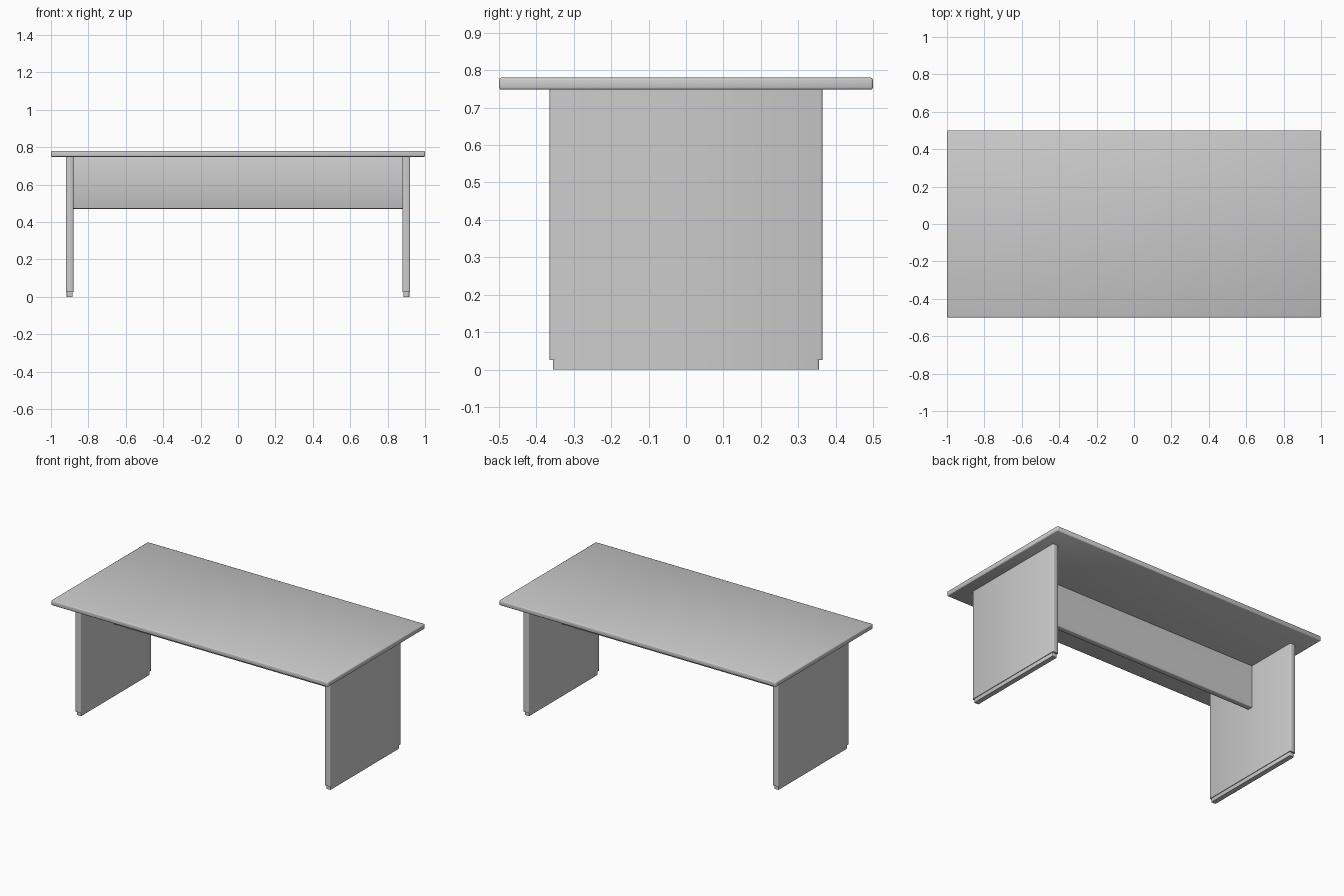
import bpy
import bmesh

cube = bpy.data.objects.get("Cube")
if cube:
    bpy.data.objects.remove(cube, do_unlink=True)

grey = bpy.data.materials.new("light grey")
grey.use_nodes = True
colour = (0.6, 0.6, 0.6, 1)
grey.diffuse_color = colour
grey.node_tree.nodes["Principled BSDF"].inputs["Base Color"].default_value = colour


def board(name, centre, size, bevel, picks):
    """Box whose picked edges are rounded, with soft shading over the rounding."""
    bm = bmesh.new()
    bmesh.ops.create_cube(bm, size=1)
    for v in bm.verts:
        v.co = [c + p * s for c, p, s in zip(centre, v.co, size)]
    edges = [e for e in bm.edges if picks(e)]
    bmesh.ops.bevel(bm, geom=edges, offset=bevel, segments=2, profile=0.5, affect='EDGES')
    bmesh.ops.recalc_face_normals(bm, faces=bm.faces)
    mesh = bpy.data.meshes.new(name)
    bm.to_mesh(mesh)
    bm.free()
    mesh.materials.append(grey)
    obj = bpy.data.objects.new(name, mesh)
    bpy.context.collection.objects.link(obj)
    bpy.ops.object.select_all(action='DESELECT')
    obj.select_set(True)
    bpy.context.view_layer.objects.active = obj
    bpy.ops.object.shade_smooth_by_angle(angle=0.9)
    return obj


def upright(e):
    return abs(e.verts[0].co.z - e.verts[1].co.z) > 0.001


def lengthwise(e):
    return abs(e.verts[0].co.x - e.verts[1].co.x) > 0.001


# Table top, rounded all round
board("table_top", (0, 0, 0.764), (2, 1, 0.032), 0.006, lambda e: True)

# Central panel hanging under the top between the legs
board("modesty_panel", (0, 0, 0.61), (1.76, 0.04, 0.28), 0.006, lengthwise)

# Slab legs with slightly inset plinths
for side, x in (("left", 0.9), ("right", -0.9)):
    board(side + "_leg", (x, 0, 0.387), (0.04, 0.73, 0.724), 0.006, upright)
    board(side + "_plinth", (x, 0, 0.0125), (0.032, 0.71, 0.025), 0.004, upright)
